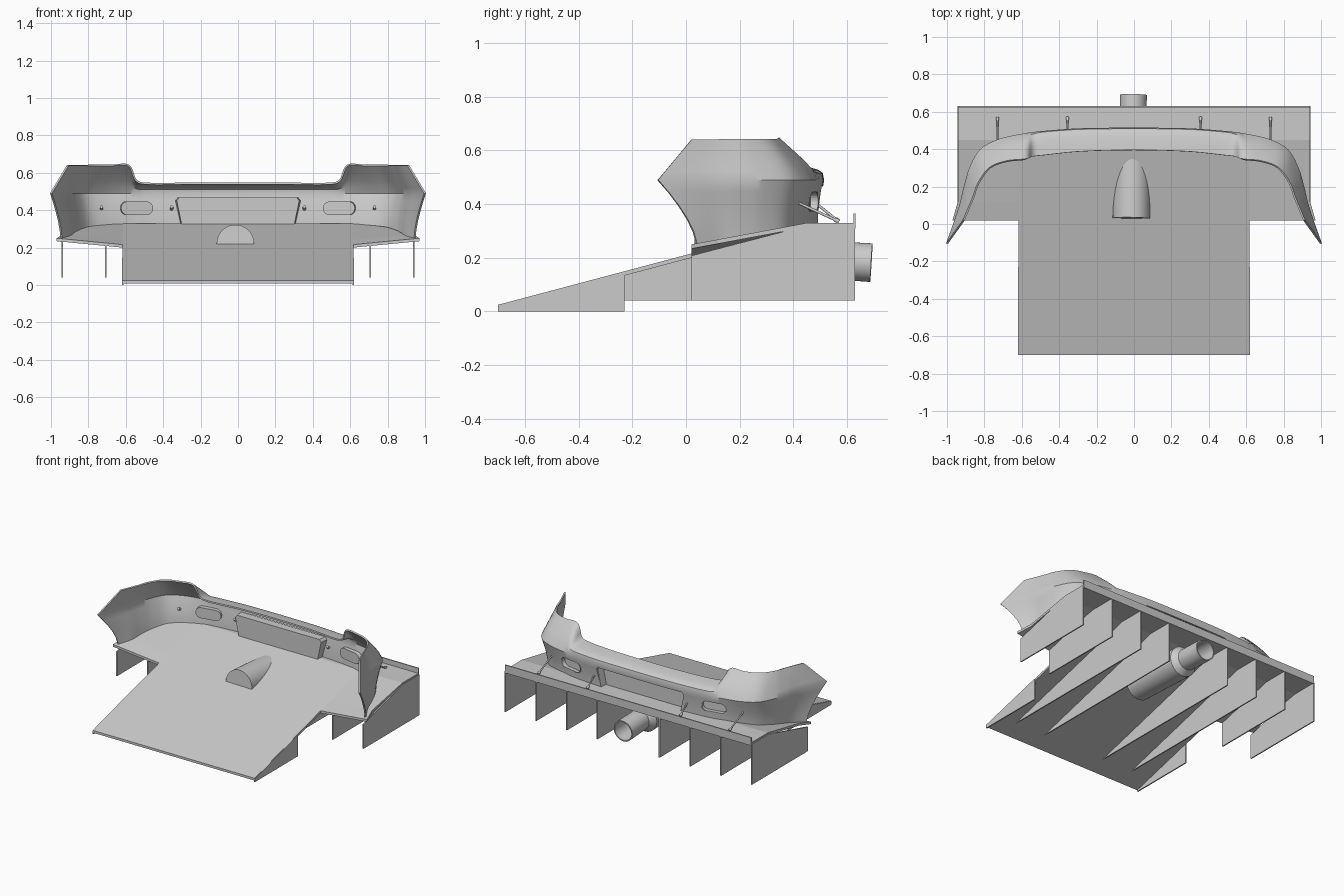
import bpy, bmesh, math
from mathutils import Vector

if "Cube" in bpy.data.objects:
    bpy.data.objects.remove(bpy.data.objects["Cube"])


def make(name, verts, faces, thick=0, offset=0, smooth=False):
    me = bpy.data.meshes.new(name)
    me.from_pydata([tuple(v) for v in verts], [], faces)
    bm = bmesh.new()
    bm.from_mesh(me)
    bmesh.ops.recalc_face_normals(bm, faces=bm.faces)
    bm.to_mesh(me)
    bm.free()
    ob = bpy.data.objects.new(name, me)
    bpy.context.collection.objects.link(ob)
    activate(ob)
    if thick:
        m = ob.modifiers.new("shell", 'SOLIDIFY')
        m.thickness, m.offset = thick, offset
        bpy.ops.object.modifier_apply(modifier=m.name)
    if smooth:
        bpy.ops.object.shade_smooth_by_angle(angle=math.radians(35))
    return ob


def activate(ob):
    bpy.ops.object.select_all(action='DESELECT')
    ob.select_set(True)
    bpy.context.view_layer.objects.active = ob


def prism(name, ring_a, ring_b, open_end=False, thick=0):
    n = len(ring_a)
    faces = [(i, (i + 1) % n, n + (i + 1) % n, n + i) for i in range(n)]
    faces.append(tuple(range(n)))
    if not open_end:
        faces.append(tuple(range(n, 2 * n)))
    return make(name, list(ring_a) + list(ring_b), faces, thick)


def plate_x(name, x0, x1, yz):
    return prism(name, [(x0, y, z) for y, z in yz], [(x1, y, z) for y, z in yz])


def lathe(name, profile, a, b, n=32):
    a, b = Vector(a), Vector(b)
    q = (b - a).to_track_quat('Z', 'Y')
    verts = [a + q @ Vector((r * math.cos(2 * math.pi * i / n), r * math.sin(2 * math.pi * i / n), d))
             for r, d in profile for i in range(n)]
    faces = [(k * n + i, k * n + (i + 1) % n, (k + 1) * n + (i + 1) % n, (k + 1) * n + i)
             for k in range(len(profile) - 1) for i in range(n)]
    faces += [tuple(range(n)), tuple(range((len(profile) - 1) * n, len(profile) * n))]
    return make(name, verts, faces, smooth=True)


def floor_z(y):
    return min(0.33, 0.025 + 0.2652 * (y + 0.7))


def edge_z(y):
    return min(0.33, 0.25 + 0.186 * (y - 0.02))


# Sloped centre ramp
T = 0.016
plate_x("diffuser_ramp", -0.617, 0.617,
        [(-0.7, 0.025), (0.02, floor_z(0.02)), (0.02, floor_z(0.02) - T), (-0.7, 0.025 - T)])

# Wide rear deck, twisted up toward the outer tips
cols = [(-1, 1), (-0.617, 0), (0.617, 0), (1, 1)]
ys = [0.02, 0.12, 0.45, 0.632]
tip = [0.97, 0.942, 0.94, 0.94]
top = []
for y, t in zip(ys, tip):
    for x, outer in cols:
        top.append((x * t if outer else x, y, edge_z(y) if outer else floor_z(y)))
low = [(x, y, z - T) for x, y, z in top]
fs = []
for j in range(3):
    for i in range(3):
        q = [j * 4 + i, j * 4 + i + 1, j * 4 + i + 5, j * 4 + i + 4]
        fs += [tuple(q), tuple(k + 16 for k in reversed(q))]
rim = [0, 1, 2, 3, 7, 11, 15, 14, 13, 12, 8, 4]
fs += [(a, b, b + 16, a + 16) for a, b in zip(rim, rim[1:] + rim[:1])]
make("diffuser_deck", top + low, fs)

# Upright lip on the trailing edge
plate_x("rear_lip", -0.94, 0.94, [(0.624, 0.31), (0.632, 0.31), (0.632, 0.365), (0.624, 0.365)])

# Vertical strakes and side skirts
for s in (-1, 1):
    for x in (0.94, 0.706):
        plate_x("outer_strake", s * x - 0.004, s * x + 0.004,
                [(0.02, 0.04), (0.63, 0.04), (0.63, 0.32), (0.45, 0.32), (0.02, floor_z(0.02) - 0.008)])
    for x in (0.47, 0.237):
        plate_x("long_strake", s * x - 0.004, s * x + 0.004,
                [(-0.59, 0.04), (0.63, 0.04), (0.63, 0.32), (0.45, 0.32)])
    plate_x("side_skirt", s * 0.617 - 0.004, s * 0.617 + 0.004,
            [(-0.7, 0), (-0.23, 0), (-0.23, floor_z(-0.23) - 0.002), (-0.7, 0.023)])

# Bumper skin: crease x,y / top x,y,z / bottom x,y / curl
half = [
    (0.28, .507, 0.28, .388, .542, 0.28, .487, 2),
    (0.48, .493, 0.48, .368, .542, 0.46, .475, 2),
    (0.54, .486, 0.545, .360, .560, 0.52, .467, 1.6),
    (0.59, .479, 0.585, .345, .640, 0.57, .458, 1.2),
    (0.72, .450, 0.68, .335, .640, 0.69, .420, 1.1),
    (0.82, .395, 0.77, .300, .640, 0.79, .365, 1.1),
    (0.875, .30, 0.83, .220, .640, 0.845, .28, 1),
    (0.905, .20, 0.86, .140, .640, 0.875, .20, 1),
    (0.935, .08, 0.885, .08, .640, 0.90, .12, 1),
    (1.0, -.105, 0.91, .020, .640, 0.945, .04, 1)]
flip = [(-a, b, -c, d, e, -f, g, h) for a, b, c, d, e, f, g, h in reversed(half)]
stations = flip + [(0, .51, 0, .395, .542, 0, .49, 2)] + half


def catmull(pts, sub):
    out = []
    for i in range(len(pts) - 1):
        p = [pts[min(max(k, 0), len(pts) - 1)] for k in (i - 1, i, i + 1, i + 2)]
        for j in range(sub):
            t = j / sub
            out.append([0.5 * (2 * b + (c - a) * t + (2 * a - 5 * b + 4 * c - d) * t * t
                               + (3 * b - a - 3 * c + d) * t ** 3) for a, b, c, d in zip(*p)])
    return out + [list(pts[-1])]


R = 5
verts, line = [], catmull(stations, 5)
for cx, cy, tx, ty, tz, bx, by, p in line:
    c, t, b = Vector((cx, cy, 0.49)), Vector((tx, ty, min(tz, 0.645))), Vector((bx, by, edge_z(by) - 0.004))
    for k in range(R):
        u = k / R
        h = u ** 1.5
        verts.append((b.x + (c.x - b.x) * h, b.y + (c.y - b.y) * h, b.z + (c.z - b.z) * u))
    for k in range(R + 1):
        u = k / R
        h, v = u ** p, u ** (1 / p)
        verts.append((c.x + (t.x - c.x) * h, c.y + (t.y - c.y) * h, c.z + (t.z - c.z) * v))
M = 2 * R + 1
faces = [(i * M + k, (i + 1) * M + k, (i + 1) * M + k + 1, i * M + k + 1)
         for i in range(len(line) - 1) for k in range(M - 1)]
bumper = make("bumper_skin", verts, faces, 0.01)


def stadium(s, depth, grow=0.0):
    r, a = 0.035 + grow, -0.2 * s
    pts = []
    for i in range(24):
        t = 2 * math.pi * (i + 0.5) / 24
        lx, lz = r * math.cos(t) + math.copysign(0.05, math.cos(t)), r * math.sin(t)
        pts.append((s * 0.545 + lx * math.cos(a) - depth * math.sin(a),
                    0.472 + lx * math.sin(a) + depth * math.cos(a), 0.41 + lz))
    return pts


# Openings for the number-plate bay and the oval lamps
trap = [(-0.305, 0.322), (0.305, 0.322), (0.332, 0.45), (0.32, 0.465), (-0.32, 0.465), (-0.332, 0.45)]
cutters = [prism("bay_cutter", [(x, 0.42, z) for x, z in trap], [(x, 0.6, z) for x, z in trap])]
cutters += [prism("lamp_cutter", stadium(s, -0.06), stadium(s, 0.06)) for s in (-1, 1)]
for cutter in cutters:
    cutter.hide_render = True
    activate(bumper)
    m = bumper.modifiers.new("cut", 'BOOLEAN')
    m.operation, m.object, m.solver = 'DIFFERENCE', cutter, 'EXACT'
    bpy.ops.object.modifier_apply(modifier=m.name)
    bpy.data.objects.remove(cutter)
activate(bumper)
bpy.ops.object.shade_smooth_by_angle(angle=math.radians(35))

# Recessed bay and lamp cups, open toward the rear
prism("plate_bay", [(x * 0.98, 0.44, z) for x, z in trap], [(x, 0.492, z) for x, z in trap], True, 0.006)
for s in (-1, 1):
    prism("lamp_cup", stadium(s, -0.026), stadium(s, 0.004), True, 0.005)
    # Support rods between bumper and deck
    for x, y in ((0.355, 0.465), (0.73, 0.39)):
        a, b = Vector((s * x, y, 0.418)), Vector((s * x, 0.57, 0.335))
        n = (b - a).length
        lathe("support_rod", [(0.009, 0), (0.009, 0.02), (0.005, 0.025), (0.005, n - 0.02),
                              (0.008, n - 0.015), (0.008, n)], a, b, 12)

# Exhaust: wide silencer poking through the deck, narrower hollow tip
lathe("exhaust", [(0.1, 0), (0.1, 0.44), (0.07, 0.48), (0.072, 0.662), (0.064, 0.662), (0.064, 0.45)],
      (-0.014, 0.03, 0.222), (-0.003, 0.69, 0.182), 40)
